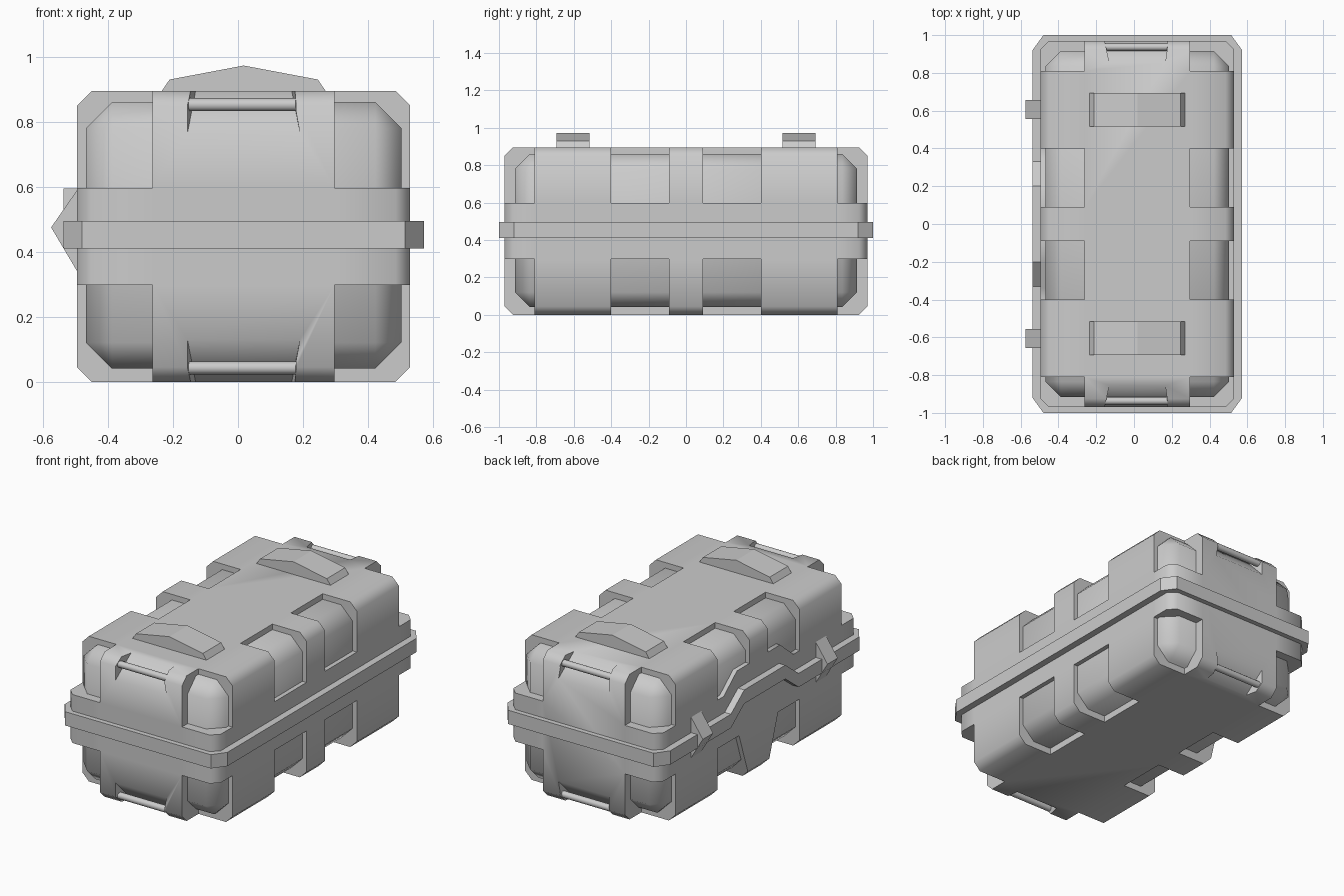
import bpy, bmesh
from math import radians
from mathutils import Matrix, Vector

if "Cube" in bpy.data.objects:
    bpy.data.objects.remove(bpy.data.objects["Cube"])

CX, ZM, H = 0.0175, 0.4475, 0.895      # body centre in x, mid height, height
SIGNS = (-1, 1)


def finish(name, bm, smooth=None):
    bmesh.ops.recalc_face_normals(bm, faces=bm.faces)
    me = bpy.data.meshes.new(name)
    bm.to_mesh(me)
    bm.free()
    ob = bpy.data.objects.new(name, me)
    bpy.context.collection.objects.link(ob)
    if smooth:
        bpy.ops.object.select_all(action='DESELECT')
        bpy.context.view_layer.objects.active = ob
        ob.select_set(True)
        bpy.ops.object.shade_smooth_by_angle(angle=radians(smooth))
    return ob


def chamfer_box(size, centre, c):
    bm = bmesh.new()
    bmesh.ops.create_cube(bm, size=1,
                          matrix=Matrix.Translation(centre) @ Matrix.Diagonal((*size, 1)))
    bmesh.ops.bevel(bm, geom=bm.edges[:], offset=c, segments=1, affect='EDGES')
    return bm


def loft(bm, a, b):
    """Closed solid between two matching outlines."""
    va = [bm.verts.new(p) for p in a]
    vb = [bm.verts.new(p) for p in b]
    bm.faces.new(va)
    bm.faces.new(vb[::-1])
    n = len(va)
    for i in range(n):
        j = (i + 1) % n
        bm.faces.new((va[i], vb[i], vb[j], va[j]))


def prism_x(bm, yz, x0, x1):
    loft(bm, [(x0, y, z) for y, z in yz], [(x1, y, z) for y, z in yz])


def prism_y(bm, xz, y0, y1):
    loft(bm, [(x, y0, z) for x, z in xz], [(x, y1, z) for x, z in xz])


def rect(a0, b0, a1, b1):
    return [(a0, b0), (a1, b0), (a1, b1), (a0, b1)]


# Inner body, seen at the bottom of every recess
finish("inner_body", chamfer_box((0.97, 1.83, 0.82), (CX, 0, ZM + 0.003), 0.08), 50)

# Outer armour shell with recesses cut away
shell = finish("outer_shell", chamfer_box((1.025, 1.94, H), (CX, 0, ZM), 0.045))
cut = bmesh.new()
UP, LOW = (0.597, 1.3), (-0.4, 0.298)
for sy in SIGNS:
    for z0, z1 in (UP, LOW):
        # corner recesses
        for sx in SIGNS:
            prism_x(cut, rect(sy * 0.81, z0, sy * 1.3, z1), CX + sx * 0.28, CX + sx)
        # right side recesses
        prism_x(cut, rect(sy * 0.09, z0, sy * 0.4, z1), CX + 0.28, CX + 1)
    # left side recesses follow the raised rim and the tapered middle rib
    upper = [(0.4, 0.597), (0.34, 0.597), (0.21, 0.705), (0.09, 0.705), (0.09, 1.3), (0.4, 1.3)]
    lower = [(0.4, 0.298), (0.19, 0.298), (0.09, 0.0), (0.09, -0.4), (0.4, -0.4)]
    for prof in (upper, lower):
        prism_x(cut, [(sy * y, z) for y, z in prof], CX - 0.28, CX - 1)
    # sloped hand-grip notches, narrower at the inner edge
    for sz in SIGNS:
        ring = []
        for sx in SIGNS:
            pts = [(0.173, 0.97, 0.3175), (0.148, 0.855, 0.4475),
                   (0.148, 0.855, 0.60), (0.173, 0.97, 0.60)]
            pts = [(0.175, 1.1, 0.3175)] + pts + [(0.175, 1.1, 0.60)]
            ring.append([(CX + sx * x, sy * y, ZM + sz * z) for x, y, z in pts])
        loft(cut, *ring)
cutter = finish("recess_cutter", cut)
cutter.hide_render = True
mod = shell.modifiers.new("recesses", 'BOOLEAN')
mod.operation, mod.solver, mod.object = 'DIFFERENCE', 'EXACT', cutter
bpy.context.view_layer.objects.active = shell
bpy.ops.object.modifier_apply(modifier=mod.name)
bpy.data.objects.remove(cutter)
bpy.ops.object.select_all(action='DESELECT')
shell.select_set(True)
bpy.ops.object.shade_smooth_by_angle(angle=radians(50))

# Rim around the lid seam, raised in the middle of the left side
bm = bmesh.new()
W, L = 0.555, 1.0
plan = [(W, -0.92, 0), (W, 0.92, 0), (W - 0.058, L, 0), (0.058 - W, L, 0), (-W, 0.92, 0),
        (-W, 0.33, 0), (-W, 0.2, 0.1), (-W, -0.2, 0.1), (-W, -0.33, 0),
        (-W, -0.92, 0), (0.058 - W, -L, 0), (W - 0.058, -L, 0)]
sections = []
for x, y, rise in plan:
    ix = max(-0.45, min(0.45, x))
    iy = max(-0.88, min(0.88, y))
    sections.append([bm.verts.new((CX + px, py, z + rise)) for px, py, z in
                     ((x, y, 0.41), (x, y, 0.495), (ix, iy, 0.495), (ix, iy, 0.41))])
for i, a in enumerate(sections):
    b = sections[(i + 1) % len(sections)]
    for k in range(4):
        m = (k + 1) % 4
        bm.faces.new((a[k], b[k], b[m], a[m]))
finish("seam_rim", bm)

# Grip bars at both ends, top and bottom
bm = bmesh.new()
for sy in SIGNS:
    for sz in SIGNS:
        m = Matrix.Translation((CX, sy * 0.937, ZM + sz * 0.405)) @ Matrix.Rotation(radians(90), 4, 'Y')
        bmesh.ops.create_cone(bm, cap_ends=True, segments=12, radius1=0.02, radius2=0.02,
                              depth=0.35, matrix=m)
finish("grip_bars", bm, 50)

# Raised pads on the lid
bm = bmesh.new()
pad = [(-0.257, 0.88), (-0.252, 0.895), (-0.228, 0.93), (0, 0.973),
       (0.228, 0.93), (0.252, 0.895), (0.257, 0.88)]
for sy in SIGNS:
    prism_y(bm, [(CX + x, z) for x, z in pad], sy * 0.515, sy * 0.693)
finish("lid_pads", bm)

# Wedge latches on the left side
bm = bmesh.new()
wedge = [(-0.575, 0.475), (-0.495, 0.59), (-0.48, 0.59), (-0.48, 0.34), (-0.495, 0.34)]
for sy in SIGNS:
    prism_y(bm, wedge, sy * 0.557, sy * 0.657)
finish("latches", bm)
